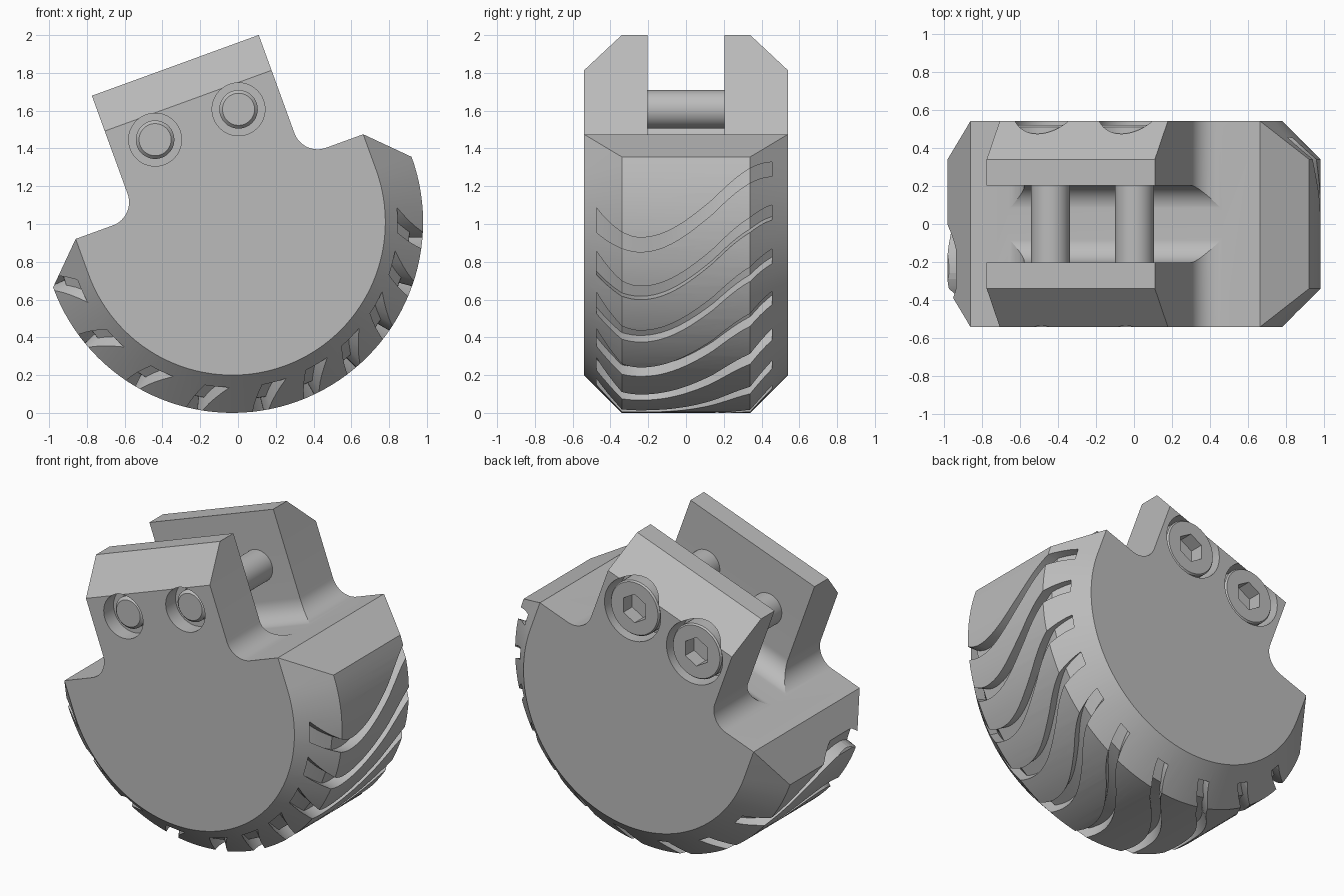
import bpy, bmesh
from math import sin, cos, pi, radians, sqrt
from mathutils import Matrix

if "Cube" in bpy.data.objects:
    bpy.data.objects.remove(bpy.data.objects["Cube"])

TILT = radians(20)                    # whole part leans back by 20 degrees
R, CH, W = 1.01, 0.20, 0.54           # foot radius, chamfer, half width
POSE = Matrix.Translation((-0.03, 0, 1.01)) @ Matrix.Rotation(-TILT, 4, 'Y')

grey = bpy.data.materials.new("plain_grey")
grey.diffuse_color = (0.5, 0.5, 0.5, 1)
grey.use_nodes = True
grey.node_tree.nodes["Principled BSDF"].inputs["Base Color"].default_value = grey.diffuse_color


def loft(bm, rings):
    """Closed solid through rings of equal point count."""
    vs = [[bm.verts.new(p) for p in ring] for ring in rings]
    n = len(vs[0])
    for a, b in zip(vs, vs[1:]):
        for i in range(n):
            j = (i + 1) % n
            bm.faces.new((a[i], a[j], b[j], b[i]))
    bm.faces.new(vs[0][::-1])
    bm.faces.new(vs[-1])


def circle(u, v, y, r, n, turn=0.0):
    return [(u + r * cos(turn + 2 * pi * i / n), y, v + r * sin(turn + 2 * pi * i / n)) for i in range(n)]


def to_object(bm, name):
    bmesh.ops.recalc_face_normals(bm, faces=bm.faces[:])
    me = bpy.data.meshes.new(name)
    bm.to_mesh(me)
    bm.free()
    me.materials.append(grey)
    ob = bpy.data.objects.new(name, me)
    bpy.context.collection.objects.link(ob)
    return ob


def boolean(ob, tool, op):
    mod = ob.modifiers.new("cut", 'BOOLEAN')
    mod.operation, mod.object, mod.solver = op, tool, 'EXACT'
    bpy.context.view_layer.objects.active = ob
    bpy.ops.object.modifier_apply(modifier=mod.name)
    bpy.data.objects.remove(tool)


def finish(ob, angle):
    ob.data.transform(POSE)
    bpy.ops.object.select_all(action='DESELECT')
    ob.select_set(True)
    bpy.context.view_layer.objects.active = ob
    bpy.ops.object.shade_smooth_by_angle(angle=radians(angle))


# Half-round foot with chamfered rim
bm = bmesh.new()
SEG = 64
for s in (-1, 1):
    for r, y in ((R, W - CH), (R - CH, W)):
        for i in range(SEG + 1):
            a = -pi * i / SEG
            bm.verts.new((r * cos(a), s * y, r * sin(a)))
    for u in (-1, 1):
        bm.verts.new((u * (R - CH), s * W, CH))
bmesh.ops.convex_hull(bm, input=bm.verts[:])
bmesh.ops.dissolve_limit(bm, angle_limit=radians(0.5), verts=bm.verts[:], edges=bm.edges[:])
foot = to_object(bm, "clamp_foot")

# Two fork prongs, flared into the foot by fillets
FIL, HEAD_U, SLOT = 0.13, 0.47, 0.203
levels = [(0.1, FIL, W)]
for i in range(17):
    a = pi / 2 * i / 16
    levels.append((CH + FIL * (1 - cos(a)), FIL * (1 - sin(a)), W))
levels += [(0.684, 0, W), (0.883, 0, W - CH)]
for s in (-1, 1):
    bm = bmesh.new()
    loft(bm, [[(-HEAD_U - d, s * (SLOT - d), v), (HEAD_U + d, s * (SLOT - d), v),
               (HEAD_U + d, s * out, v), (-HEAD_U - d, s * out, v)] for v, d, out in levels])
    boolean(foot, to_object(bm, "prong"), 'UNION')

# Bolt recesses: small at the front, large at the back
BOLTS = [(-0.235, 0.55), (0.235, 0.55)]
bm = bmesh.new()
for u, v in BOLTS:
    loft(bm, [circle(u, v, y, 0.14, 64) for y in (-0.7, -0.44)])
    loft(bm, [circle(u, v, y, 0.2, 64) for y in (0.38, 0.7)])
boolean(foot, to_object(bm, "recess_cutter"), 'DIFFERENCE')


# Wavy tread grooves around the rim
def wave(y):
    quarter = 0.32 if y > 0.14 else 0.38
    t = 0.08 + 0.2 * sin(pi / 2 * (y - 0.14) / quarter)
    k = max(0.0, -0.24 - y) ** 2
    return t + 0.8 * k, 0.038 + 0.5 * k


bm = bmesh.new()
ys = sorted([-0.475 + 0.93 * i / 30 for i in range(31)] + [-(W - CH), W - CH])
for deg in (0, -15, -30, -45, -60, -76, -96, -116, -136, -156):
    th = radians(deg) - TILT
    rings = []
    for y in ys:
        t, w = wave(y)
        floor = min(R, R - CH + W - abs(y)) - 0.07
        pts = [(sqrt(floor ** 2 - (t - w) ** 2), t - w), (1.2, t - w),
               (1.2, t + w), (sqrt(floor ** 2 - (t + w) ** 2), t + w)]
        rings.append([(r * cos(th) - q * sin(th), y, r * sin(th) + q * cos(th)) for r, q in pts])
    loft(bm, rings)
boolean(foot, to_object(bm, "tread_cutter"), 'DIFFERENCE')
finish(foot, 8)

# Cap bolts with hex sockets
for i, (u, v) in enumerate(BOLTS):
    bm = bmesh.new()
    loft(bm, [circle(u, v, y, r, 48) for y, r in (
        (-0.49, 0.085), (-0.472, 0.102), (0.37, 0.102), (0.37, 0.175), (0.51, 0.175), (0.52, 0.167))])
    bolt = to_object(bm, f"bolt_{i + 1}")
    bm = bmesh.new()
    loft(bm, [circle(u, v, y, 0.092, 6, radians(70)) for y in (0.43, 0.7)])
    boolean(bolt, to_object(bm, "hex_cutter"), 'DIFFERENCE')
    finish(bolt, 25)
